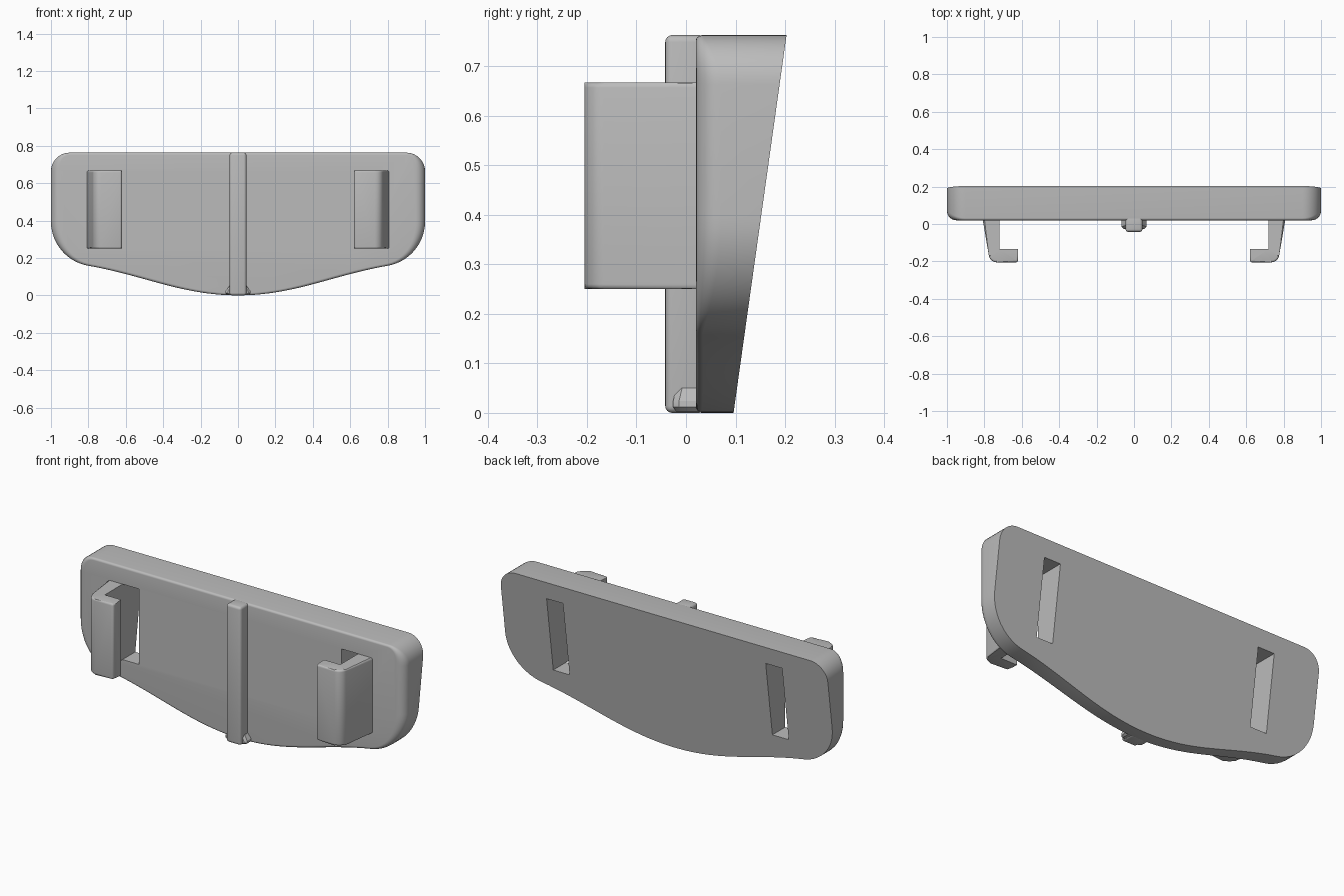
import bpy, bmesh
from math import sin, cos, pi, radians
from mathutils import Vector

if "Cube" in bpy.data.objects:
    bpy.data.objects.remove(bpy.data.objects["Cube"], do_unlink=True)

grey = bpy.data.materials.new("plain grey")
grey.use_nodes = True
COLOUR = (0.5, 0.5, 0.5, 1)
grey.diffuse_color = COLOUR
grey.node_tree.nodes["Principled BSDF"].inputs["Base Color"].default_value = COLOUR

FRONT, TOP = 0.02, 0.763


def finish(bm, name, smooth=True):
    bmesh.ops.recalc_face_normals(bm, faces=bm.faces)
    mesh = bpy.data.meshes.new(name)
    bm.to_mesh(mesh)
    bm.free()
    mesh.materials.append(grey)
    obj = bpy.data.objects.new(name, mesh)
    bpy.context.collection.objects.link(obj)
    if smooth:
        shade(obj)
    return obj


def shade(obj):
    bpy.ops.object.select_all(action="DESELECT")
    obj.select_set(True)
    bpy.context.view_layer.objects.active = obj
    bpy.ops.object.shade_smooth_by_angle(angle=radians(32))


def arc(cx, cy, r, start, end, steps):
    angles = [radians(start + (end - start) * i / steps) for i in range(steps + 1)]
    return [Vector((cx + r * cos(a), cy + r * sin(a))) for a in angles]


def loft(bm, rings):
    loops = [[bm.verts.new(p) for p in ring] for ring in rings]
    n = len(loops[0])
    for a, b in zip(loops, loops[1:]):
        for i in range(n):
            bm.faces.new((a[i], a[(i + 1) % n], b[(i + 1) % n], b[i]))
    bm.faces.new(loops[0])
    bm.faces.new(loops[-1])
    return loops


def box(name, x, y, z, bevel=0.0):
    bm = bmesh.new()
    bmesh.ops.create_cube(bm, size=1)
    for v in bm.verts:
        v.co = [lo + (c + 0.5) * (hi - lo) for c, (lo, hi) in zip(v.co, (x, y, z))]
    if bevel:
        bmesh.ops.bevel(bm, geom=bm.edges[:], offset=bevel, segments=4,
                        profile=0.5, affect="EDGES")
    return finish(bm, name, bevel > 0)


# Plate outline: rounded top corner, wide lower corner, wavy bottom edge
half = arc(0.9, TOP - 0.1, 0.1, 90, 0, 10) + arc(0.76, 0.395, 0.24, 0, -80, 14)
curve = [half[-1], Vector((0.5, 0.106)), Vector((0.3, 0)), Vector((0, 0))]
for i in range(1, 21):
    t = i / 20
    weights = ((1 - t) ** 3, 3 * t * (1 - t) ** 2, 3 * t * t * (1 - t), t ** 3)
    half.append(sum((p * w for p, w in zip(curve, weights)), Vector((0, 0))))
outline = half + [Vector((-p.x, p.y)) for p in reversed(half[:-1])]
count = len(outline)

# Plate body: front rim rounded most at the two ends, back face sloped
normals = []
for i in range(count):
    d = (outline[(i + 1) % count] - outline[i - 1]).normalized()
    normals.append(Vector((-d.y, d.x)))
radii = [0.012 + 0.038 * abs(n.x) ** 2 for n in normals]
rings = []
for k in range(7):
    a = k / 6 * pi / 2
    ring = []
    for p, n, r in zip(outline, normals, radii):
        q = p - n * r * (1 - sin(a))
        ring.append((q.x, FRONT + r * (1 - cos(a)), q.y))
    rings.append(ring)
rings.append([(p.x, 0.096 + 0.1402 * p.y, p.y) for p in outline])
bm = bmesh.new()
loft(bm, rings)
plate = finish(bm, "plate", False)

# Slots through the plate behind each hook lip
for side, word in ((1, "left"), (-1, "right")):
    cutter = box(word + "_slot_cutter", sorted((side * 0.62, side * 0.72)),
                 (-0.1, 0.4), (0.25, 0.667))
    cutter.hide_render = True
    cut = plate.modifiers.new(word + " slot", "BOOLEAN")
    cut.operation, cut.solver, cut.object = "DIFFERENCE", "EXACT", cutter
    bpy.context.view_layer.objects.active = plate
    bpy.ops.object.modifier_apply(modifier=cut.name)
    bpy.data.objects.remove(cutter, do_unlink=True)
shade(plate)

# Hooks: tapered arm with a lip turned inward, ends softly rounded
for side, word in ((1, "left"), (-1, "right")):
    outer = [Vector((0.81, 0.03))] + arc(0.732, -0.16, 0.045, -8, -90, 8)
    outer += arc(0.632, -0.193, 0.012, -90, -180, 4)
    inner = [Vector((0.62, -0.135)), Vector((0.72, -0.135)), Vector((0.72, 0.03))]
    bm = bmesh.new()
    loops = loft(bm, [[(side * p.x, p.y, z) for p in outer + inner]
                      for z in (0.25, 0.667)])
    soft = [bm.edges.get((ring[i], ring[i + 1]))
            for ring in loops for i in range(len(outer) - 1)]
    bmesh.ops.bevel(bm, geom=soft, offset=0.01, segments=3, profile=0.5,
                    affect="EDGES")
    finish(bm, word + "_hook")

# Centre rib with a small flared foot
box("centre_rib", (-0.045, 0.045), (-0.042, 0.04), (0, TOP), 0.014)
bm = bmesh.new()
loft(bm, [[(-w, FRONT + 0.01, z), (-w, y + 0.012, z), (-w + 0.012, y, z),
           (w - 0.012, y, z), (w, y + 0.012, z), (w, FRONT + 0.01, z)]
          for z, w, y in ((0.003, 0.058, -0.02), (0.012, 0.067, -0.026),
                          (0.024, 0.066, -0.026), (0.05, 0.046, -0.02))])
finish(bm, "rib_foot")
